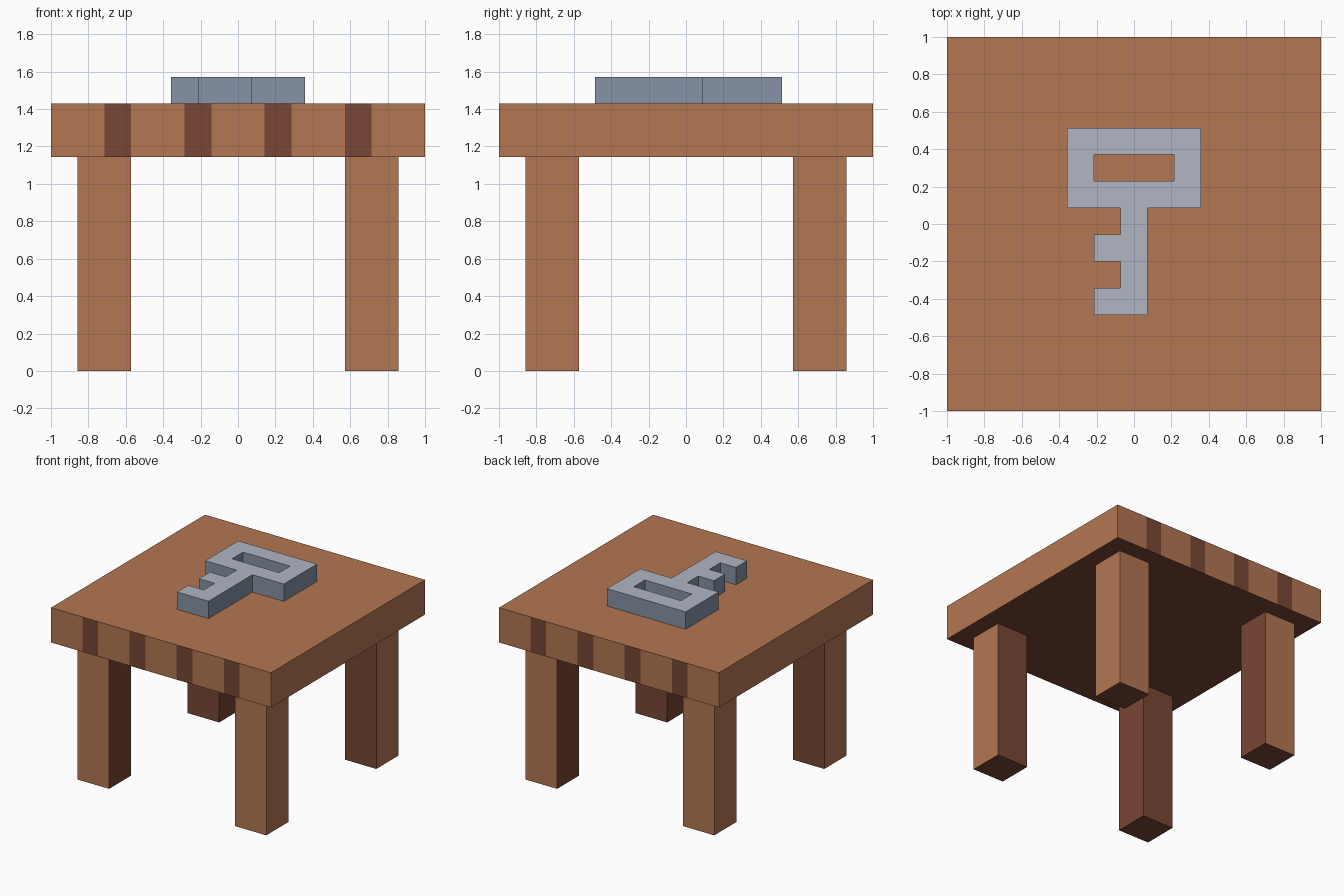
import bpy, bmesh
from mathutils import Vector

if "Cube" in bpy.data.objects:
    bpy.data.objects.remove(bpy.data.objects["Cube"])

U = 1 / 7  # the model sits on a grid of 14 units per side


def material(name, rgb):
    lin = [((c / 255 + 0.055) / 1.055) ** 2.4 for c in rgb]
    m = bpy.data.materials.new(name)
    m.diffuse_color = (*lin, 1)
    m.use_nodes = True
    m.node_tree.nodes["Principled BSDF"].inputs["Base Color"].default_value = m.diffuse_color
    return m


wood = material("wood", (180, 118, 82))
dark_wood = material("dark wood", (120, 70, 52))
light_metal = material("light metal", (176, 182, 194))
metal = material("metal", (134, 146, 166))


def finish(name, bm, mats, rule):
    """Colour faces with rule(face) -> material index and make the object."""
    bmesh.ops.recalc_face_normals(bm, faces=bm.faces)
    bm.normal_update()
    for f in bm.faces:
        f.material_index = int(rule(f))
    bmesh.ops.scale(bm, vec=(U, U, U), verts=bm.verts)
    mesh = bpy.data.meshes.new(name)
    bm.to_mesh(mesh)
    bm.free()
    for m in mats:
        mesh.materials.append(m)
    obj = bpy.data.objects.new(name, mesh)
    bpy.context.collection.objects.link(obj)


def box(center, size):
    bm = bmesh.new()
    bmesh.ops.create_cube(bm, size=1)
    bmesh.ops.scale(bm, vec=size, verts=bm.verts)
    bmesh.ops.translate(bm, vec=center, verts=bm.verts)
    return bm


# Table top: striped front and back, dark underside
bm = box((0, 0, 9), (14, 14, 2))
for x in (-5, -4, -2, -1, 1, 2, 4, 5):
    bmesh.ops.bisect_plane(bm, geom=bm.verts[:] + bm.edges[:] + bm.faces[:],
                           plane_co=(x, 0, 0), plane_no=(1, 0, 0))


def top_rule(f):
    x = abs(f.calc_center_median().x)
    stripe = abs(f.normal.y) > 0.5 and (1 < x < 2 or 4 < x < 5)
    return stripe or f.normal.z < -0.5


finish("table_top", bm, (wood, dark_wood), top_rule)

# Legs: faces pointing inwards and the feet are dark
for sy, side in ((-1, "front"), (1, "back")):
    for sx, hand in ((-1, "left"), (1, "right")):
        outward = Vector((sx, sy, 0))
        finish(f"{side}_{hand}_leg", box((5 * sx, 5 * sy, 4), (2, 2, 8)),
               (wood, dark_wood),
               lambda f: f.normal.dot(outward) < -0.5 or f.normal.z < -0.5)

# Key lying on the table: unit squares extruded upwards
KEY = ("#####",
       "#...#",
       "#####",
       "..#..",
       ".##..",
       "..#..",
       ".##..")
bm = bmesh.new()
for r, row in enumerate(KEY):
    for c, cell in enumerate(row):
        if cell == "#":
            x, y = c - 2.5, 2.6 - r
            bm.faces.new([bm.verts.new((x + i, y + j, 10))
                          for i, j in ((0, 0), (1, 0), (1, 1), (0, 1))])
bmesh.ops.remove_doubles(bm, verts=bm.verts, dist=0.001)
out = bmesh.ops.extrude_face_region(bm, geom=bm.faces[:], use_keep_orig=True)
bmesh.ops.translate(bm, vec=(0, 0, 1),
                    verts=[v for v in out["geom"] if isinstance(v, bmesh.types.BMVert)])
finish("key", bm, (metal, light_metal), lambda f: f.normal.z > 0.5)
